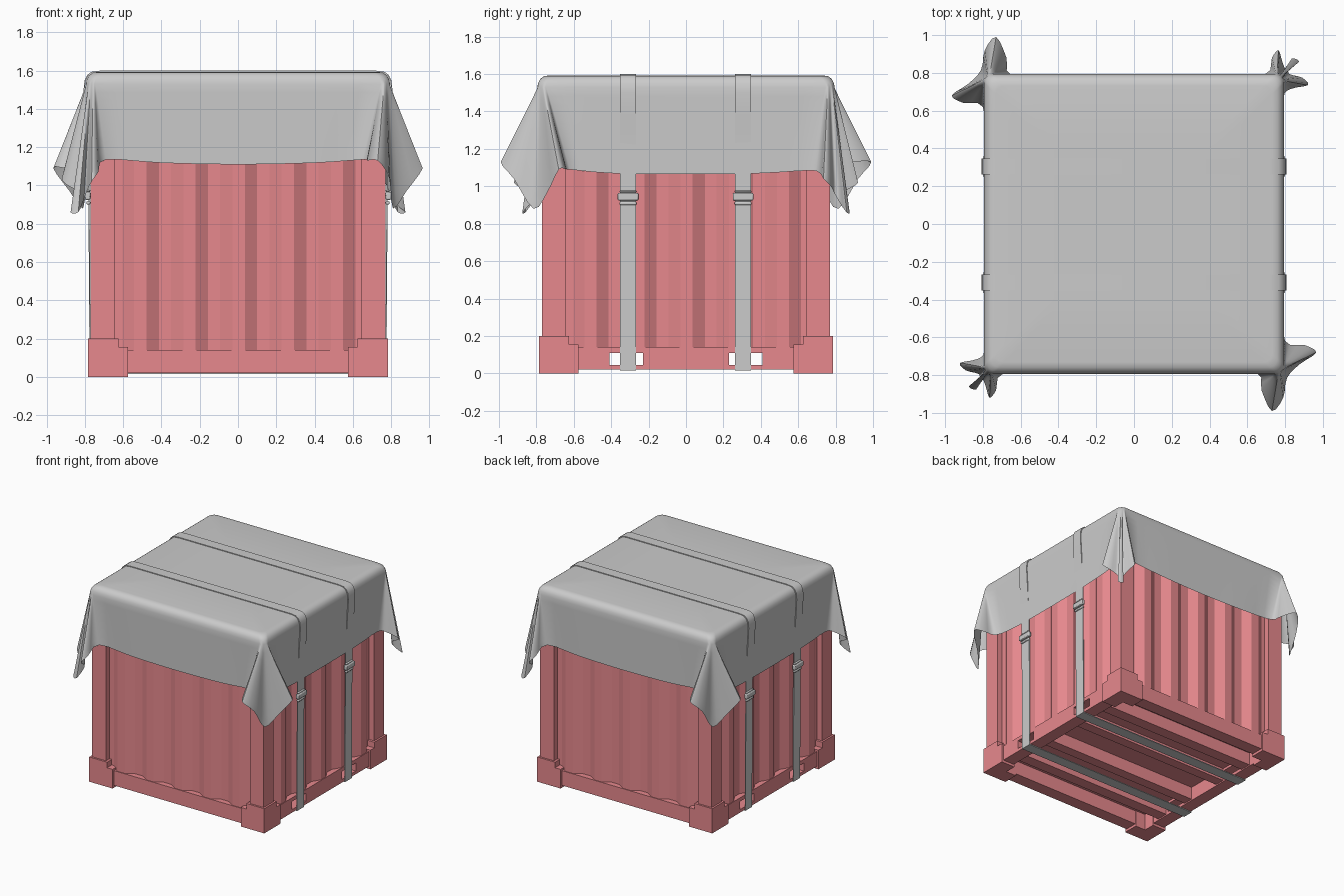
import bpy, bmesh, math
from mathutils import Vector

if "Cube" in bpy.data.objects:
    bpy.data.objects.remove(bpy.data.objects["Cube"])

red = bpy.data.materials.new("painted_red")
red.diffuse_color = (0.8, 0.25, 0.27, 1)
red.use_nodes = True
red.node_tree.nodes["Principled BSDF"].inputs["Base Color"].default_value = red.diffuse_color


def finish(name, bm, mat=None, smooth=None):
    bmesh.ops.recalc_face_normals(bm, faces=bm.faces)
    me = bpy.data.meshes.new(name)
    bm.to_mesh(me)
    bm.free()
    ob = bpy.data.objects.new(name, me)
    bpy.context.collection.objects.link(ob)
    if mat:
        me.materials.append(mat)
    if smooth:
        bpy.ops.object.select_all(action='DESELECT')
        ob.select_set(True)
        bpy.context.view_layer.objects.active = ob
        bpy.ops.object.shade_smooth_by_angle(angle=math.radians(smooth))
    return ob


def add_box(bm, x0, x1, y0, y1, z0, z1):
    vs = bmesh.ops.create_cube(bm, size=1)["verts"]
    for v in vs:
        v.co = ((x0 + x1) / 2 + v.co.x * (x1 - x0),
                (y0 + y1) / 2 + v.co.y * (y1 - y0),
                (z0 + z1) / 2 + v.co.z * (z1 - z0))


def add_prism(bm, pts, z0, z1):
    lo = [bm.verts.new((x, y, z0)) for x, y in pts]
    hi = [bm.verts.new((x, y, z1)) for x, y in pts]
    n = len(pts)
    bm.faces.new(lo[::-1])
    bm.faces.new(hi)
    for i in range(n):
        j = (i + 1) % n
        bm.faces.new((lo[i], lo[j], hi[j], hi[i]))


def turn(p, k):
    x, y = p
    for _ in range(k):
        x, y = -y, x
    return x, y


# Corrugated container body: one wall profile turned four times
OUT, IN, PITCH = -0.765, -0.725, 0.2572
wall = [(-0.77, -0.77), (-0.645, -0.77), (-0.645, IN), (-0.605, IN)]
for i in range(5):
    x = -0.543 + i * PITCH
    wall += [(x, OUT), (x + 0.064, OUT), (x + 0.129, IN)]
    if i < 4:
        wall.append((x + 0.193, IN))
wall += [(0.645, IN), (0.645, -0.77)]
bm = bmesh.new()
add_prism(bm, [turn(p, k) for k in range(4) for p in wall], 0.13, 1.55)
finish("corrugated_body", bm, red)

# Base rim: solid front and back, fork slots in both sides
bm = bmesh.new()
for s in (-1, 1):
    y0, y1 = sorted((s * 0.77, s * 0.67))
    add_box(bm, -0.66, 0.66, y0, y1, 0.02, 0.14)
    x0, x1 = sorted((s * 0.77, s * 0.67))
    add_box(bm, x0, x1, -0.66, 0.66, 0.02, 0.045)
    add_box(bm, x0, x1, -0.66, 0.66, 0.11, 0.14)
    for a, b in ((-0.66, -0.41), (-0.23, 0.23), (0.41, 0.66)):
        add_box(bm, x0, x1, a, b, 0.045, 0.11)
finish("base_rim", bm, red)

# Floor beams under the body
bm = bmesh.new()
for s in (-1, 1):
    for a, b in ((0.14, 0.22), (0.43, 0.52)):
        y0, y1 = sorted((s * a, s * b))
        add_box(bm, -0.68, 0.68, y0, y1, 0.03, 0.135)
finish("floor_beams", bm, red)

# Stepped L-shaped corner feet


def ell(arm, t, e=0.785):
    i, a = e - t, e - arm
    return [(e, e), (a, e), (a, i), (i, i), (i, a), (e, a)]


bm = bmesh.new()
for k in range(4):
    add_prism(bm, [turn(p, k) for p in ell(0.21, 0.12)], 0, 0.155)
    add_prism(bm, [turn(p, k) for p in ell(0.16, 0.12)], 0.155, 0.20)
finish("corner_feet", bm, red)

# Tarpaulin: hem points for the front, right side and the corners between,
# repeated with a half turn for the other two sides
EDGE, RAD, Z_EDGE = 0.795, 0.05, 1.53
front = [(-0.4, -0.787, 1.118), (0, -0.786, 1.11), (0.4, -0.787, 1.118)]
wide_corner = [(0.65, -0.79, 1.135), (0.675, -0.88, 1.13), (0.73, -0.99, 1.13),
               (0.79, -0.92, 1.04), (0.81, -0.815, 0.88), (0.88, -0.74, 0.97),
               (0.965, -0.68, 1.09), (0.90, -0.64, 1.09), (0.80, -0.62, 1.09)]
right = [(0.788, -0.4, 1.07), (0.787, 0, 1.065), (0.788, 0.4, 1.07)]
folded_corner = [(0.79, 0.66, 1.085), (0.83, 0.715, 1.07), (0.92, 0.735, 1.04),
                 (0.89, 0.775, 1.0), (0.82, 0.795, 0.96), (0.83, 0.83, 0.90),
                 (0.875, 0.86, 0.86), (0.835, 0.875, 0.86), (0.805, 0.82, 0.93),
                 (0.785, 0.86, 0.98), (0.765, 0.92, 1.02), (0.73, 0.88, 1.07),
                 (0.69, 0.79, 1.135)]
ctrl = []
for k in (0, 2):
    for kind, pts in ((None, front), (-90, wide_corner), (None, right), (0, folded_corner)):
        for i, (x, y, z) in enumerate(pts):
            if kind is None:
                tx = max(-EDGE, min(EDGE, x * 1.02))
                ty = max(-EDGE, min(EDGE, y * 1.02))
            else:
                a = math.radians(kind + 90 * i / (len(pts) - 1))
                c = EDGE - RAD
                tx = c + RAD * math.cos(a)
                ty = (c if kind == 0 else -c) + RAD * math.sin(a)
            ctrl.append((Vector((*turn((tx, ty), k), Z_EDGE)), Vector((*turn((x, y), k), z))))


def spline(which, i, t):
    n = len(ctrl)
    a, b, c, d = (ctrl[(i + o) % n][which] for o in (-1, 0, 1, 2))
    return 0.5 * (2 * b + (c - a) * t + (2 * a - 5 * b + 4 * c - d) * t * t
                  + (3 * b - a - 3 * c + d) * t ** 3)


SUB, ROWS = 3, 9
samples = []
for i in range(len(ctrl)):
    for s in range(SUB):
        t = s / SUB
        top = ctrl[i][0].lerp(ctrl[(i + 1) % len(ctrl)][0], t)
        samples.append((top, spline(1, i, t)))
bm = bmesh.new()
rings = []
for scale, z in ((0.5, 1.593), (0.92, 1.593), (0.955, 1.589), (0.98, 1.574), (0.993, 1.555)):
    rings.append([bm.verts.new((p.x * scale, p.y * scale, z)) for p, _ in samples])
for r in range(ROWS + 1):
    f = r / ROWS
    rings.append([bm.verts.new(p.lerp(q, f)) for p, q in samples])
n = len(samples)
for a, b in zip(rings, rings[1:]):
    for i in range(n):
        j = (i + 1) % n
        bm.faces.new((a[i], b[i], b[j], a[j]))
bm.faces.new(rings[0])
finish("tarpaulin", bm, None, 50)

# Two lashing straps looped around the crate, with buckles
half = [(0.72, 1.600), (0.765, 1.594), (0.788, 1.578), (0.802, 1.55), (0.807, 1.5),
        (0.80, 1.38), (0.788, 1.2), (0.782, 1.05), (0.782, 0.95), (0.777, 0.2), (0.777, 0.014)]
loop = half + [(-x, z) for x, z in reversed(half)]
for label, yc in (("front", -0.31), ("back", 0.305)):
    bm = bmesh.new()
    rows = []
    for x, z in loop:
        xi = x - math.copysign(0.006, x)
        zi = z - 0.006 if z > 1.5 else (z + 0.006 if z < 0.1 else z)
        rows.append([bm.verts.new((px, yc + w, pz)) for px, pz, w in
                     ((x, z, -0.043), (x, z, 0.043), (xi, zi, 0.043), (xi, zi, -0.043))])
    for i in range(len(rows)):
        a, b = rows[i], rows[(i + 1) % len(rows)]
        for k in range(4):
            m = (k + 1) % 4
            bm.faces.new((a[k], a[m], b[m], b[k]))
    finish(label + "_strap", bm, None, 30)

    bm = bmesh.new()
    for s in (-1, 1):
        x0, x1 = sorted((s * 0.772, s * 0.80))
        add_box(bm, x0, x1, yc - 0.055, yc + 0.055, 0.925, 0.965)
        x0, x1 = sorted((s * 0.772, s * 0.792))
        add_box(bm, x0, x1, yc - 0.045, yc + 0.045, 0.90, 0.918)
        add_box(bm, x0, x1, yc - 0.045, yc + 0.045, 0.965, 0.978)
    ob = finish(label + "_strap_buckles", bm, None, 30)
    bev = ob.modifiers.new("bevel", 'BEVEL')
    bev.width, bev.segments = 0.006, 2
